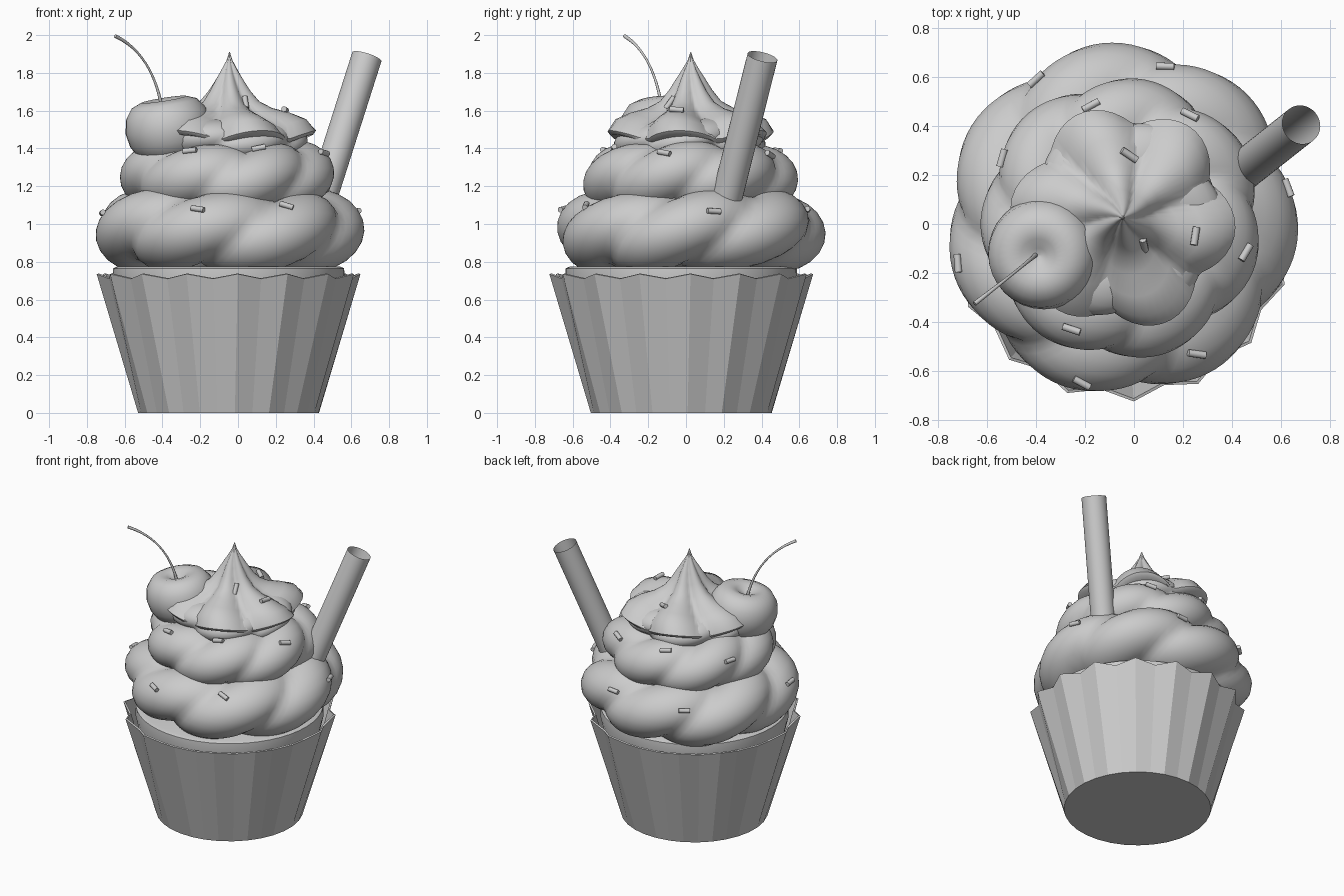
import bpy, bmesh
from math import sin, cos, pi, radians
from mathutils import Vector, Matrix
from mathutils.bvhtree import BVHTree

if "Cube" in bpy.data.objects:
    bpy.data.objects.remove(bpy.data.objects["Cube"])


def make(name, verts, faces, angle=None):
    me = bpy.data.meshes.new(name)
    me.from_pydata(verts, [], faces)
    bm = bmesh.new()
    bm.from_mesh(me)
    bmesh.ops.recalc_face_normals(bm, faces=bm.faces)
    bm.to_mesh(me)
    bm.free()
    ob = bpy.data.objects.new(name, me)
    bpy.context.collection.objects.link(ob)
    if angle:
        bpy.ops.object.select_all(action='DESELECT')
        ob.select_set(True)
        bpy.context.view_layer.objects.active = ob
        bpy.ops.object.shade_smooth_by_angle(angle=radians(angle))
    return ob


def skin(rings, loop=False, caps=(False, False)):
    """Join equal rings of points with quads."""
    n, m = len(rings[0]), len(rings)
    verts = [p for r in rings for p in r]
    faces = []
    for i in range(m if loop else m - 1):
        for j in range(n):
            a, b, k = i * n, ((i + 1) % m) * n, (j + 1) % n
            faces.append((a + j, a + k, b + k, b + j))
    if caps[0]:
        faces.append(tuple(range(n)))
    if caps[1]:
        faces.append(tuple(range((m - 1) * n, m * n)))
    return verts, faces


def lathe(profile, n, c=(0, 0)):
    return [[Vector((c[0] + r * cos(2 * pi * j / n), c[1] + r * sin(2 * pi * j / n), z))
             for j in range(n)] for r, z in profile]


def tube(path, radii, n):
    """Round tube along a path of points."""
    rings = []
    for i, p in enumerate(path):
        d = path[min(i + 1, len(path) - 1)] - path[max(i - 1, 0)]
        u = d.cross(Vector((0.3, -1, 0))).normalized()
        w = d.normalized().cross(u)
        rings.append([p + radii[i] * (u * cos(2 * pi * j / n) + w * sin(2 * pi * j / n))
                      for j in range(n)])
    return rings


# Pleated paper cup: round base, 16 pointed pleats at the rim
CX, CY = -0.05, -0.025
rings = []
for t in (0, 1):
    ring = []
    for j in range(32):
        a = radians(4 - 90) + j * pi / 16
        out = j % 2 == 0
        r = 0.48 if t == 0 else (0.70 if out else 0.655)
        z = 0 if t == 0 else (0.735 if out else 0.71)
        ring.append(Vector((CX + r * cos(a), CY + r * sin(a), z)))
    rings.append(ring)
cup = make("paper_cup", *skin(rings, caps=(True, False)))
mod = cup.modifiers.new("thickness", 'SOLIDIFY')
mod.thickness, mod.offset = 0.012, -1

# Cake inside the cup
make("cake", *skin(lathe([(0.46, 0.03), (0.615, 0.70), (0.612, 0.765), (0.59, 0.775)], 48, (CX, CY)),
                   caps=(True, True)), 40)


# Piped frosting rings, each a twisted rope of lobes
def frosting(name, R, a, b, cz, lobes, phase, depth):
    rings = []
    for i in range(112):
        th = 2 * pi * i / 112
        ring = []
        for j in range(24):
            ph = 2 * pi * j / 24
            q = (lobes * th - 2 * ph) / 2 + phase
            s = 1 - depth + 1.45 * depth * abs(cos(q)) ** 0.8
            rr = R + a * s * cos(ph)
            z = cz + b * s * sin(ph) + 0.012 * sin(2 * th + phase)
            ring.append(Vector((-0.05 + rr * cos(th), 0.02 + rr * sin(th), z)))
        rings.append(ring)
    return make(name, *skin(rings, loop=True), 50)


layers = [frosting("frosting_bottom", 0.45, 0.25, 0.205, 0.96, 7, 0.4, 0.19),
          frosting("frosting_middle", 0.345, 0.215, 0.18, 1.24, 7, 1.3, 0.17),
          frosting("frosting_top", 0.225, 0.18, 0.105, 1.44, 6, 0.2, 0.18)]

# Fluted peak of the swirl, flaring into a thin scalloped lip
rings = []
for r, z in [(0.35, 1.435), (0.42, 1.455), (0.435, 1.475), (0.39, 1.535), (0.31, 1.57), (0.22, 1.60),
             (0.155, 1.64), (0.11, 1.70), (0.075, 1.76), (0.04, 1.82), (0.016, 1.865), (0.002, 1.91)]:
    ring = []
    for j in range(72):
        th = 2 * pi * j / 72
        g = abs(cos(3 * th + 4 * (z - 1.5) + 0.5))
        f = r * (0.87 + 0.19 * g)
        dz = 0.05 * (g - 0.6) * min(1, r / 0.3)
        ring.append(Vector((-0.045 + f * cos(th), 0.025 + f * sin(th), z + dz)))
    rings.append(ring)
layers.append(make("frosting_peak", *skin(rings, caps=(True, True)), 50))

# Cherry with a dimple, tilted towards its stem
prof = [(0.0005, 0.115), (0.03, 0.125), (0.07, 0.15), (0.12, 0.162), (0.175, 0.14), (0.215, 0.085),
        (0.228, 0.01), (0.215, -0.06), (0.18, -0.12), (0.12, -0.158), (0.06, -0.168), (0.0005, -0.165)]
cherry = make("cherry", *skin(lathe(prof, 32), caps=(True, True)), 60)
cherry.matrix_world = (Matrix.Translation((-0.368, -0.12, 1.50)) @
                       Matrix.Rotation(radians(-9), 4, 'Y') @ Matrix.Rotation(radians(4), 4, 'X'))

# Cherry stem, a bent thin stalk
p0, p1, p2 = Vector((-0.40, -0.125, 1.60)), Vector((-0.45, -0.17, 1.90)), Vector((-0.65, -0.325, 1.995))
path = [p0 * (1 - t) ** 2 + p1 * 2 * t * (1 - t) + p2 * t * t for t in [i / 12 for i in range(13)]]
make("cherry_stem", *skin(tube(path, [0.010 - 0.004 * sin(pi * i / 12) for i in range(13)], 10),
                          caps=(True, True)), 50)

# Thin open drinking straw
s0, s1 = Vector((0.40, 0.182, 1.0)), Vector((0.682, 0.405, 1.885))
make("straw", *skin(tube([s0, s1], [0.081, 0.081], 32)), 40)

# Sprinkles laid on the nearest frosting surface: x, y, z, turn
spots = [(-0.43, 0.62, 1.07, 35), (0.12, 0.69, 1.1, -10), (-0.17, 0.47, 1.37, 30), (0.23, 0.45, 1.37, -50),
         (-0.54, 0.27, 1.33, 75), (-0.02, 0.28, 1.59, -25), (0.24, -0.05, 1.57, 80), (0.04, -0.08, 1.64, -55),
         (0.635, 0.15, 1.07, -80), (0.42, -0.10, 1.34, 50), (0.11, -0.38, 1.40, 5), (-0.25, -0.42, 1.37, -15),
         (0.26, -0.55, 1.12, -20), (-0.21, -0.64, 1.07, -35), (-0.72, -0.16, 1.06, 100)]
verts, faces = [], []
for ob in layers:
    k = len(verts)
    verts += [v.co.copy() for v in ob.data.vertices]
    faces += [[k + i for i in p.vertices] for p in ob.data.polygons]
tree = BVHTree.FromPolygons(verts, faces)
for i, (x, y, z, turn) in enumerate(spots):
    loc, nor, _, _ = tree.find_nearest(Vector((x, y, z)))
    t = Vector((cos(radians(turn)), sin(radians(turn)), 0))
    t = (t - nor * t.dot(nor)).normalized() * 0.037
    c = loc + nor * 0.009
    make(f"sprinkle_{i + 1}", *skin(tube([c - t, c + t], [0.015, 0.015], 10), caps=(True, True)), 40)
